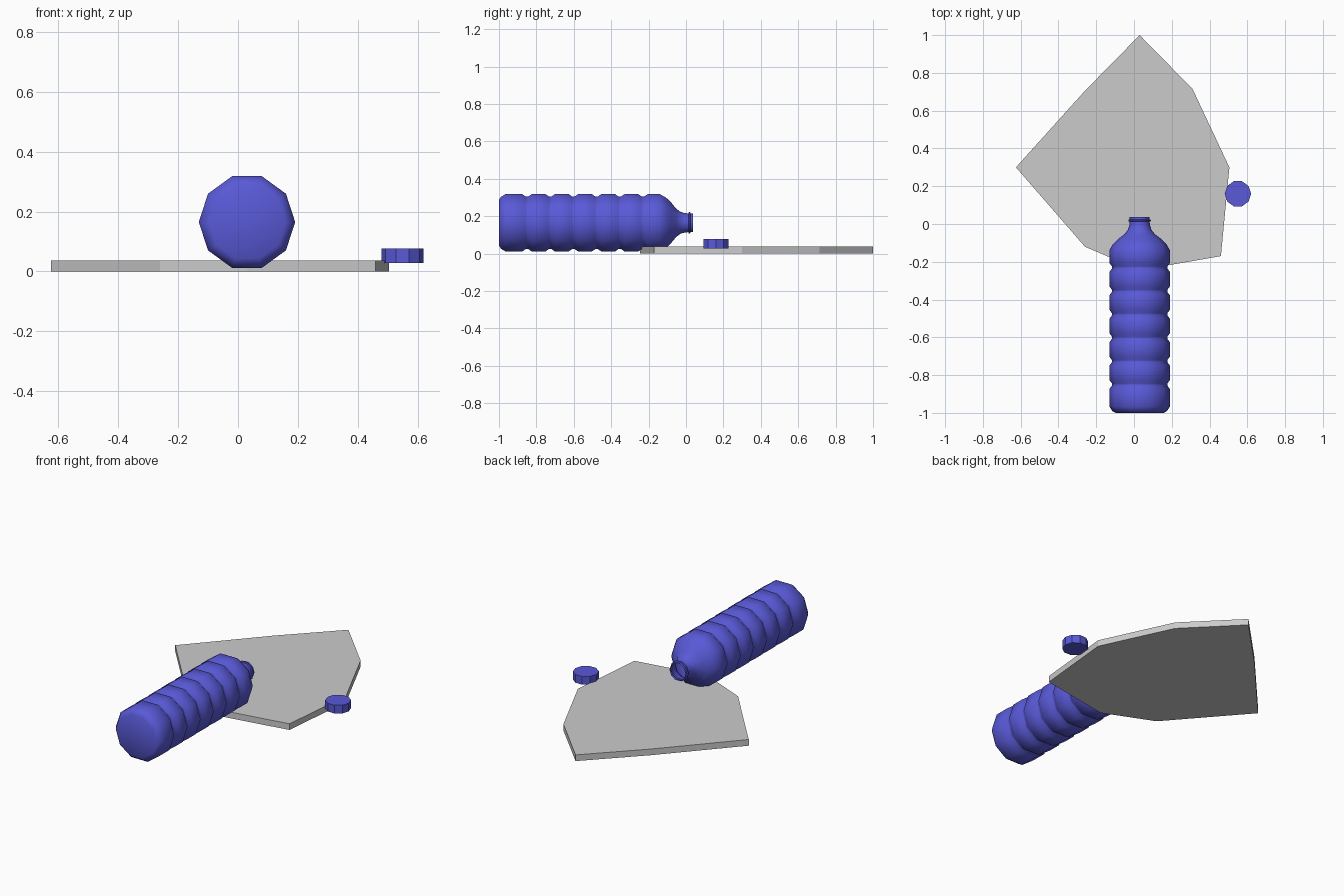
import bpy, bmesh
from math import cos, sin, pi, radians

if "Cube" in bpy.data.objects:
    bpy.data.objects.remove(bpy.data.objects["Cube"])

blue = bpy.data.materials.new("blue_plastic")
blue.diffuse_color = (0.1, 0.1, 0.68, 1)
blue.use_nodes = True
blue.node_tree.nodes["Principled BSDF"].inputs["Base Color"].default_value = blue.diffuse_color


def finish(bm, name, material=None, smooth=None):
    bmesh.ops.recalc_face_normals(bm, faces=bm.faces)
    mesh = bpy.data.meshes.new(name)
    bm.to_mesh(mesh)
    bm.free()
    obj = bpy.data.objects.new(name, mesh)
    bpy.context.collection.objects.link(obj)
    if material:
        mesh.materials.append(material)
    if smooth:
        bpy.ops.object.select_all(action='DESELECT')
        obj.select_set(True)
        bpy.context.view_layer.objects.active = obj
        bpy.ops.object.shade_smooth_by_angle(angle=radians(smooth))
    return obj


def lathe(name, profile, place, close_end, smooth, sides=10):
    """Turn (distance along axis, radius) points; place maps (t, u, v) to a position."""
    bm = bmesh.new()
    rings = [[bm.verts.new(place(t, r * cos(2 * pi * i / sides), r * sin(2 * pi * i / sides)))
              for i in range(sides)] for t, r in profile]
    for a, b in zip(rings, rings[1:]):
        for i in range(sides):
            j = (i + 1) % sides
            bm.faces.new((a[i], a[j], b[j], b[i]))
    bm.faces.new(rings[0])
    if close_end:
        bm.faces.new(rings[-1])
    return finish(bm, name, blue, smooth)


# Crumpled sheet lying on the ground
outline = [(-0.625, 0.3), (-0.26, 0.705), (0.03, 1.0), (0.31, 0.715),
           (0.505, 0.3), (0.46, -0.17), (0.03, -0.245), (-0.26, -0.12)]
bm = bmesh.new()
base = bm.faces.new([bm.verts.new((x, y, 0)) for x, y in outline])
top = bmesh.ops.extrude_face_region(bm, geom=[base], use_keep_orig=True)
bmesh.ops.translate(bm, vec=(0, 0, 0.037),
                    verts=[g for g in top["geom"] if isinstance(g, bmesh.types.BMVert)])
finish(bm, "ground_sheet")

# Bottle: base, six grooves, shoulder, open neck with collar
profile = [(-1.0, 0.128), (-0.99, 0.145), (-0.966, 0.161)]
for k in range(6):
    y = -0.85 + 0.124 * k
    profile += [(y - 0.025, 0.161), (y - 0.006, 0.147), (y + 0.006, 0.147), (y + 0.025, 0.161)]
profile += [(-0.14, 0.161), (-0.107, 0.142), (-0.08, 0.115), (-0.053, 0.08), (-0.03, 0.062),
            (-0.005, 0.054), (0.013, 0.053), (0.015, 0.06), (0.022, 0.06), (0.024, 0.053),
            (0.037, 0.053)]
lathe("bottle", profile, lambda t, u, v: (0.03 + u, t, 0.165 + v), False, 50)

# Loose cap
lathe("bottle_cap", [(0.028, 0.07), (0.077, 0.07)],
      lambda t, u, v: (0.55 + u, 0.16 + v, t), True, 30)
